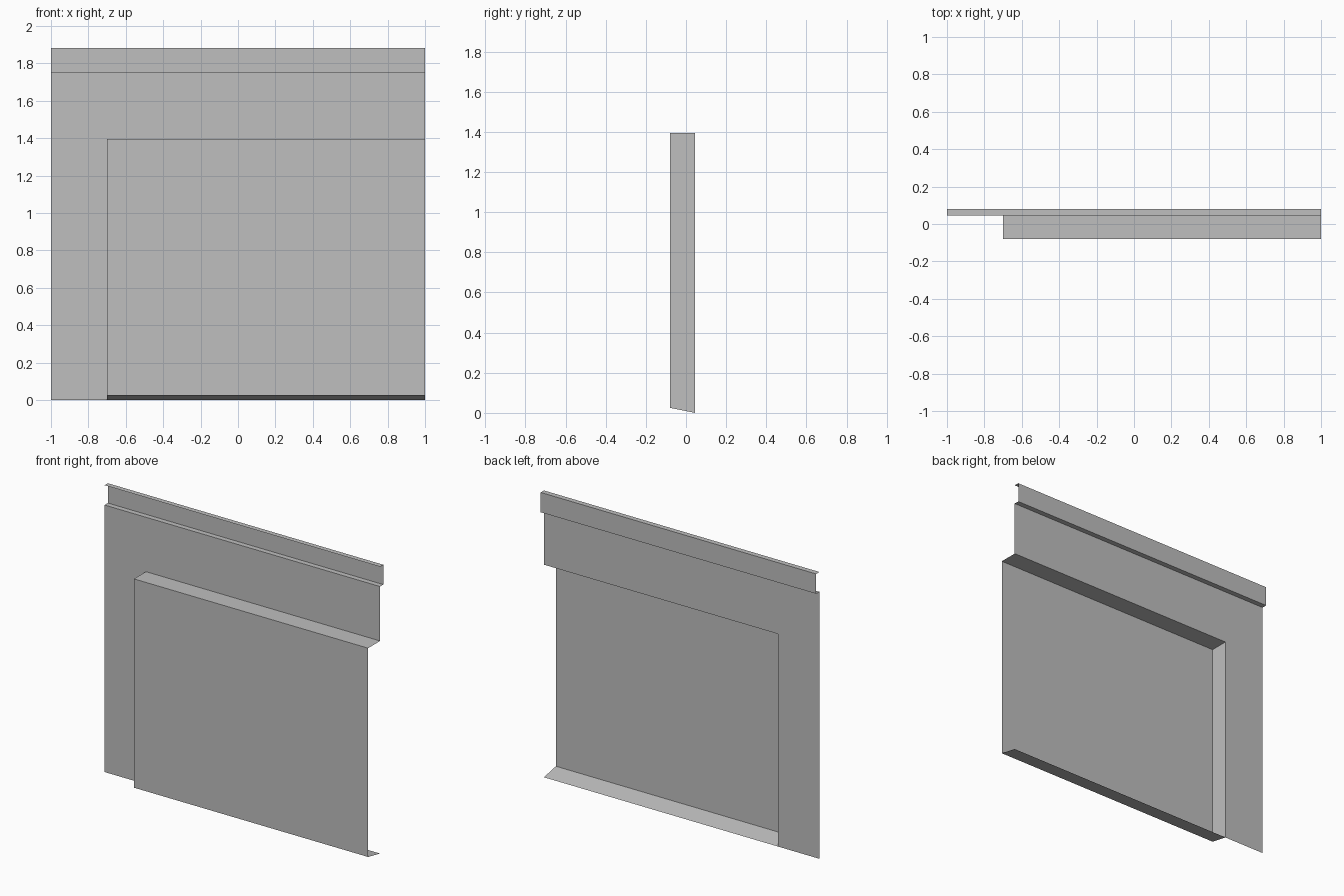
import bpy
import bmesh
from mathutils import Vector

cube = bpy.data.objects.get("Cube")
if cube:
    bpy.data.objects.remove(cube, do_unlink=True)

# Single sheet-metal colour
grey = bpy.data.materials.new("mid_grey")
grey.use_nodes = True
colour = (0.52, 0.52, 0.52, 1.0)
grey.diffuse_color = colour
grey.node_tree.nodes["Principled BSDF"].inputs["Base Color"].default_value = colour

# Main dimensions
LEFT, RIGHT = -1.0, 1.0
BAY_X = -0.7
FRONT, WALL, BACK = -0.079, 0.045, 0.079
BAY_LOW, BAY_TOP = 0.025, 1.395
WALL_TOP, TOP = 1.752, 1.882


def finish(name, bm):
    bmesh.ops.remove_doubles(bm, verts=bm.verts, dist=0.0001)
    mesh = bpy.data.meshes.new(name)
    bm.to_mesh(mesh)
    bm.free()
    mesh.materials.append(grey)
    obj = bpy.data.objects.new(name, mesh)
    bpy.context.collection.objects.link(obj)


def folded_sheet(name, profile, x0, x1):
    """Sweep an open (y, z) profile along x; upward profiles face the front."""
    bm = bmesh.new()
    for (ya, za), (yb, zb) in zip(profile, profile[1:]):
        corners = [(x0, ya, za), (x1, ya, za), (x1, yb, zb), (x0, yb, zb)]
        bm.faces.new([bm.verts.new(Vector(c)) for c in corners])
    finish(name, bm)


def flat_sheet(name, corners):
    bm = bmesh.new()
    bm.faces.new([bm.verts.new(Vector(c)) for c in corners])
    finish(name, bm)


# Flat backing wall, L-shaped around the open bay
flat_sheet("backing_wall", [
    (LEFT, WALL, 0), (BAY_X, WALL, 0), (BAY_X, WALL, BAY_TOP),
    (RIGHT, WALL, BAY_TOP), (RIGHT, WALL, WALL_TOP), (LEFT, WALL, WALL_TOP)])

# Raised bay: sloping underside, front panel and top ledge
folded_sheet("raised_bay", [
    (WALL, 0), (FRONT, BAY_LOW), (FRONT, BAY_TOP), (WALL, BAY_TOP)], BAY_X, RIGHT)

# Return that closes the bay on one side; the other side stays open
flat_sheet("bay_side_return", [
    (BAY_X, WALL, BAY_TOP), (BAY_X, FRONT, BAY_TOP),
    (BAY_X, FRONT, BAY_LOW), (BAY_X, WALL, 0)])

# Stepped-back strip with a lip folded forward along the top
folded_sheet("top_step", [
    (WALL, WALL_TOP), (BACK, WALL_TOP), (BACK, TOP)], LEFT, RIGHT)
flat_sheet("top_lip", [
    (LEFT, WALL, TOP), (RIGHT, WALL, TOP), (RIGHT, BACK, TOP), (LEFT, BACK, TOP)])
